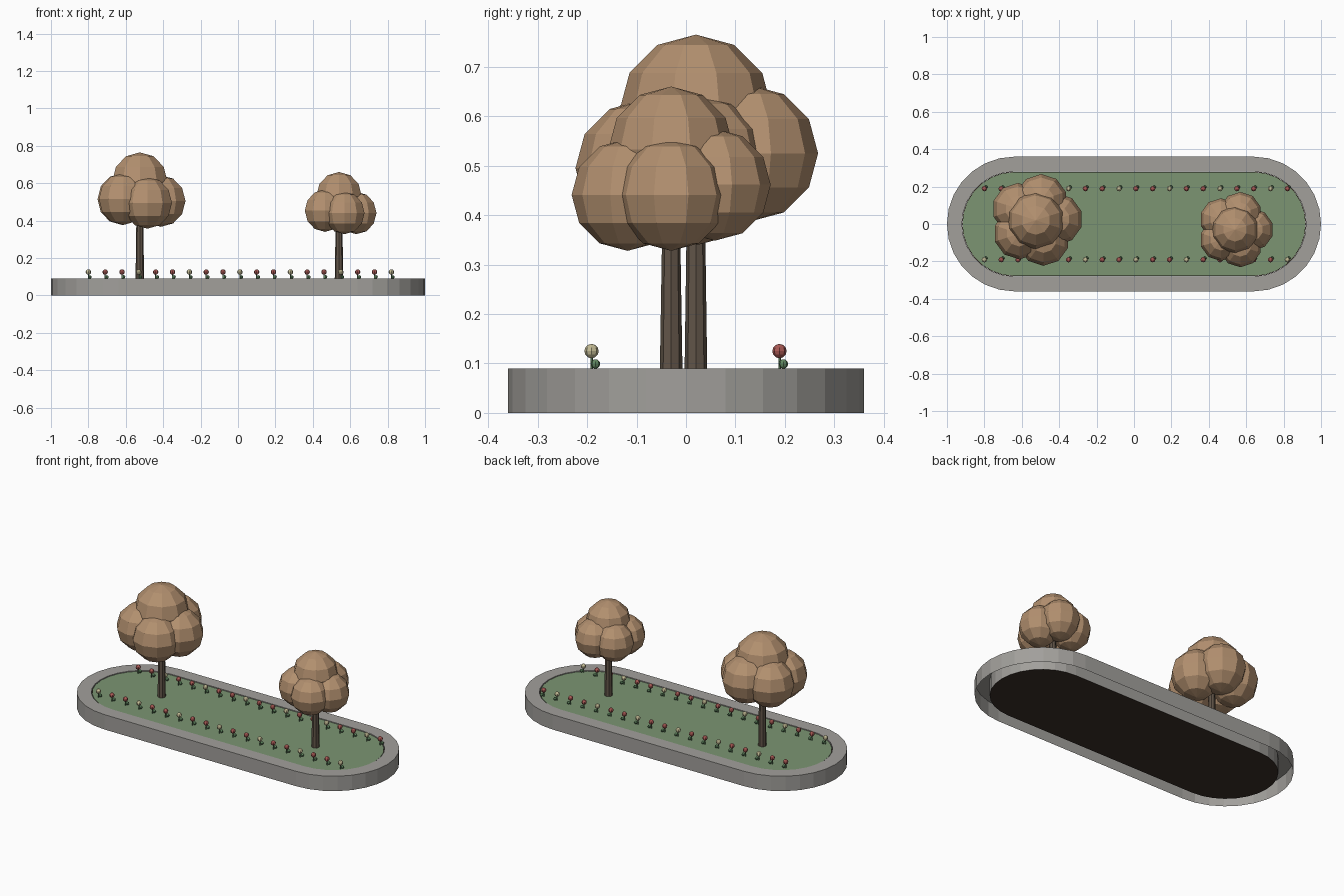
import bpy, bmesh
from math import sin, cos, pi, radians
from mathutils import Matrix, Vector

if "Cube" in bpy.data.objects:
    bpy.data.objects.remove(bpy.data.objects["Cube"])


def material(name, rgb):
    m = bpy.data.materials.new(name)
    m.diffuse_color = (*rgb, 1)
    m.use_nodes = True
    m.node_tree.nodes["Principled BSDF"].inputs["Base Color"].default_value = m.diffuse_color
    return m


STONE = material("stone", (0.36, 0.35, 0.33))
SOIL = material("soil", (0.045, 0.03, 0.022))
GRASS = material("grass", (0.2, 0.3, 0.17))
BARK = material("bark", (0.12, 0.09, 0.065))
FOLIAGE = material("foliage", (0.45, 0.28, 0.16))
LEAF = material("leaf", (0.12, 0.25, 0.12))
RED = material("red_petals", (0.4, 0.1, 0.09))
CREAM = material("cream_petals", (0.55, 0.5, 0.3))


def finish(name, bm, mat):
    mesh = bpy.data.meshes.new(name)
    bm.to_mesh(mesh)
    bm.free()
    mesh.materials.append(mat)
    obj = bpy.data.objects.new(name, mesh)
    bpy.context.collection.objects.link(obj)
    return obj


def stadium(r, z, straight=0.64, n=14):
    pts = []
    for side in (1, -1):
        for i in range(n + 1):
            a = -pi / 2 + pi * i / n
            pts.append(Vector((side * (straight + r * cos(a)), side * r * sin(a), z)))
    return pts


def bridge(bm, a, b):
    for i in range(len(a)):
        j = (i + 1) % len(a)
        bm.faces.new((a[i], a[j], b[j], b[i]))


def ring(bm, r, z):
    return [bm.verts.new(p) for p in stadium(r, z)]


def slab(name, r, z0, z1, mat):
    bm = bmesh.new()
    lo, hi = ring(bm, r, z0), ring(bm, r, z1)
    bridge(bm, lo, hi)
    bm.faces.new(hi)
    bm.faces.new(lo[::-1])
    finish(name, bm, mat)


def ball(bm, c, r, u=10, v=6):
    bmesh.ops.create_uvsphere(bm, u_segments=u, v_segments=v, radius=r,
                              matrix=Matrix.Translation(c))


def post(bm, x, y, z0, z1, r0, r1, n):
    bmesh.ops.create_cone(bm, cap_ends=True, segments=n, radius1=r0, radius2=r1,
                          depth=z1 - z0, matrix=Matrix.Translation((x, y, (z0 + z1) / 2)))


# Kerb: outer wall, top and inner wall, open underneath
bm = bmesh.new()
loops = [ring(bm, r, z) for r, z in ((0.36, 0), (0.36, 0.09), (0.28, 0.09), (0.28, 0))]
for a, b in zip(loops, loops[1:]):
    bridge(bm, a, b)
finish("kerb", bm, STONE)

# Planting bed
slab("soil_bed", 0.279, 0.0, 0.08, SOIL)
slab("grass", 0.276, 0.078, 0.087, GRASS)


# Trees: trunk plus a crown of five balls around a higher one
def tree(name, x, y, s, z_ring, z_top, turn, lifts):
    bm = bmesh.new()
    post(bm, x, y, 0.08, z_ring, 0.023, 0.017, 8)
    finish(name + "_trunk", bm, BARK)
    bm = bmesh.new()
    ball(bm, (x, y, z_top - 0.155 * s), 0.155 * s)
    for i, lift in enumerate(lifts):
        a = radians(turn + 72 * i)
        ball(bm, (x + 0.113 * s * cos(a), y + 0.113 * s * sin(a), z_ring + lift * s), 0.138 * s)
    finish(name + "_crown", bm, FOLIAGE)


tree("large_tree", -0.525, 0.02, 1.0, 0.505, 0.765, 3, (0, 0.02, 0.01, 0.01, -0.01))
tree("small_tree", 0.54, -0.03, 0.82, 0.445, 0.66, 0, (-0.005, 0.02, 0.01, 0.01, -0.005))

# Two rows of flowers
stems, leaves, reds, creams = (bmesh.new() for _ in range(4))
for row, y in enumerate((-0.191, 0.189)):
    for i in range(19):
        x = -0.80 + 0.09 * i
        post(stems, x, y, 0.085, 0.12, 0.003, 0.003, 5)
        ball(leaves, (x + 0.008, y + 0.008, 0.099), 0.0095, 8, 6)
        ball(creams if (i + row) % 3 == 0 else reds, (x, y, 0.125), 0.0145, 8, 6)
finish("flower_stems", stems, LEAF)
finish("flower_leaves", leaves, LEAF)
finish("red_flowers", reds, RED)
finish("cream_flowers", creams, CREAM)
